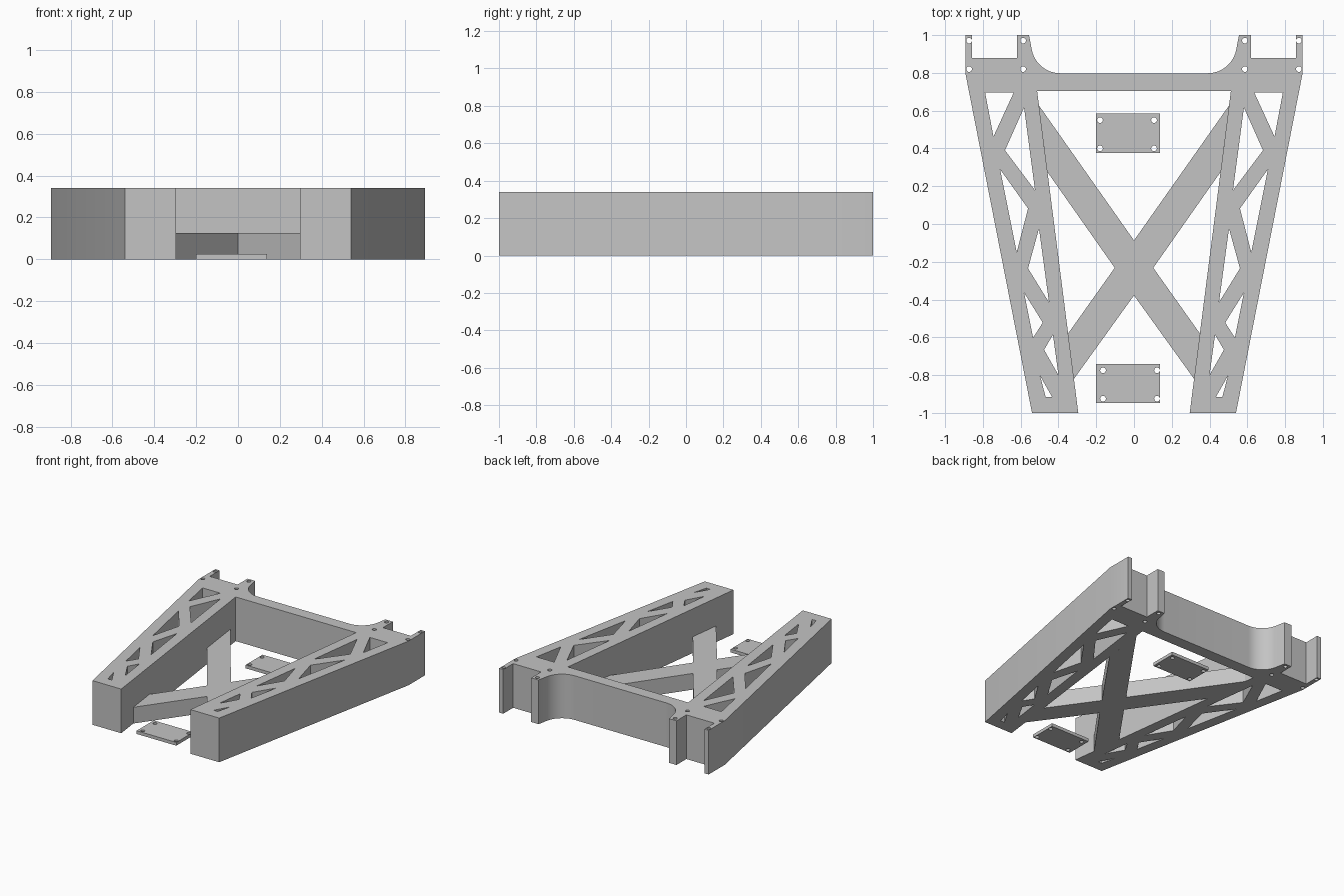
import bpy, bmesh, math

cube = bpy.data.objects.get("Cube")
if cube:
    bpy.data.objects.remove(cube, do_unlink=True)

grey = bpy.data.materials.new("plain grey")
grey.use_nodes = True
GREY = (0.55, 0.55, 0.55, 1.0)
grey.diffuse_color = GREY
grey.node_tree.nodes["Principled BSDF"].inputs["Base Color"].default_value = GREY


def arc(cx, cy, r, start, end, n):
    """Points along a circular arc, angles in degrees."""
    angles = [math.radians(start + (end - start) * i / n) for i in range(n + 1)]
    return [(cx + r * math.cos(a), cy + r * math.sin(a)) for a in angles]


def bolt_hole(x, y, r=0.015):
    return arc(x, y, r, 0, 360, 20)[:-1]


def flip(points):
    """Mirror a loop across the centre line."""
    return [(-x, y) for x, y in reversed(points)]


def slab(name, loops, height):
    """Extrude an outline with holes from the ground up to a height."""
    curve = bpy.data.curves.new(name + "_profile", "CURVE")
    curve.dimensions = "2D"
    curve.fill_mode = "BOTH"
    curve.extrude = height / 2
    for loop in loops:
        spline = curve.splines.new("POLY")
        spline.points.add(len(loop) - 1)
        for point, (x, y) in zip(spline.points, loop):
            point.co = (x, y, 0, 1)
        spline.use_cyclic_u = True
    temp = bpy.data.objects.new(name + "_profile", curve)
    bpy.context.collection.objects.link(temp)
    graph = bpy.context.evaluated_depsgraph_get()
    mesh = bpy.data.meshes.new_from_object(temp.evaluated_get(graph))
    bpy.data.objects.remove(temp, do_unlink=True)

    bm = bmesh.new()
    bm.from_mesh(mesh)
    bmesh.ops.remove_doubles(bm, verts=bm.verts, dist=0.0001)
    bmesh.ops.translate(bm, verts=bm.verts, vec=(0, 0, height / 2))
    bmesh.ops.recalc_face_normals(bm, faces=bm.faces)
    bm.to_mesh(mesh)
    bm.free()
    mesh.materials.clear()
    mesh.materials.append(grey)
    obj = bpy.data.objects.new(name, mesh)
    bpy.context.collection.objects.link(obj)
    bpy.ops.object.select_all(action="DESELECT")
    obj.select_set(True)
    bpy.context.view_layer.objects.active = obj
    bpy.ops.object.shade_smooth_by_angle(angle=math.radians(30))
    return obj


# Main frame: two tapering legs, a rear beam and four mounting prongs
half = [(-0.513, 0.705), (-0.295, -1), (-0.54, -1), (-0.893, 0.8), (-0.893, 1),
        (-0.857, 1), (-0.857, 0.88), (-0.619, 0.88), (-0.619, 1), (-0.556, 1)]
half += arc(-0.39, 0.952, 0.154, 194, 270, 14)

# Triangular windows between the truss struts
windows = [
    [(-0.788, 0.695), (-0.637, 0.695), (-0.744, 0.463)],
    [(-0.582, 0.617), (-0.683, 0.39), (-0.524, 0.178)],
    [(-0.709, 0.29), (-0.561, 0.082), (-0.621, -0.15)],
    [(-0.503, -0.024), (-0.561, -0.235), (-0.45, -0.415)],
    [(-0.582, -0.363), (-0.483, -0.522), (-0.534, -0.602)],
    [(-0.429, -0.586), (-0.476, -0.666), (-0.4, -0.8)],
    [(-0.497, -0.804), (-0.434, -0.915), (-0.468, -0.915)],
]
holes = windows + [bolt_hole(x, y) for x in (-0.873, -0.587) for y in (0.82, 0.971)]
slab("truss_frame", [half + flip(half)] + holes + [flip(h) for h in holes], 0.34)

# Low cross brace between the legs
brace = [(0, -0.087), (-0.503, 0.627), (-0.458, 0.275), (-0.102, -0.232),
         (-0.349, -0.58), (-0.318, -0.82), (0, -0.378)]
slab("cross_brace", [brace + flip(brace)[1:-1]], 0.125)

# Two loose cover plates with corner holes
for name, y, dx in (("rear_plate", 0.481, -0.006), ("front_plate", -0.844, 0.01)):
    cx, w, d = -0.031, 0.169, 0.104
    rim = [(cx - w, y - d), (cx + w, y - d), (cx + w, y + d), (cx - w, y + d)]
    corners = [bolt_hole(cx + dx + sx * 0.143, y - 0.006 + sy * 0.075)
               for sx in (-1, 1) for sy in (-1, 1)]
    slab(name, [rim] + corners, 0.025)
